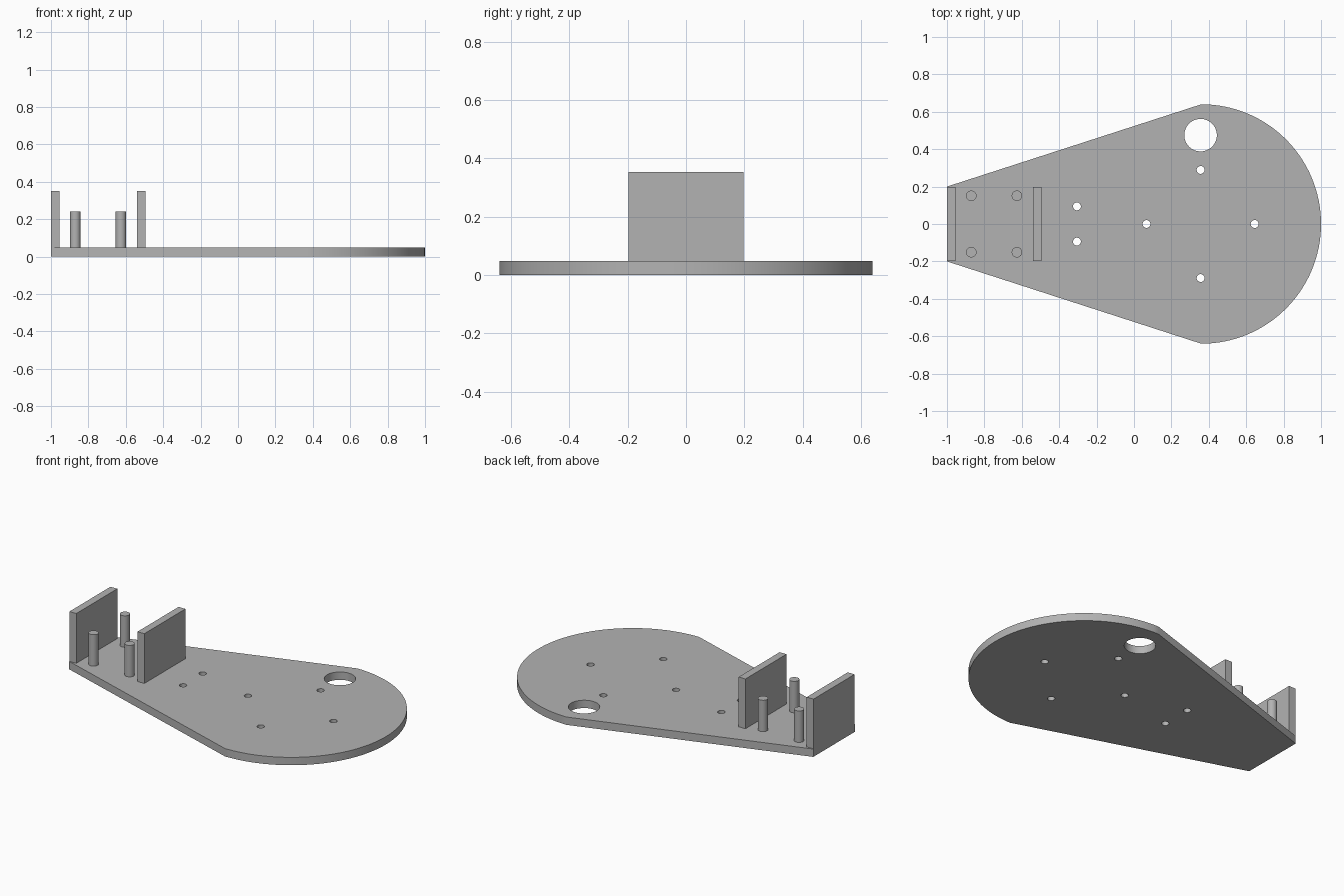
import bpy, bmesh
from math import cos, sin, pi, radians

cube = bpy.data.objects.get("Cube")
if cube:
    bpy.data.objects.remove(cube, do_unlink=True)

THICK = 0.048          # base plate thickness
ARC_X, ARC_R = 0.36, 0.64   # rounded end of the plate

grey = bpy.data.materials.new("plain grey")
grey.use_nodes = True
grey.diffuse_color = (0.45, 0.45, 0.45, 1)
grey.node_tree.nodes["Principled BSDF"].inputs["Base Color"].default_value = grey.diffuse_color


def finish(obj):
    obj.data.materials.clear()
    obj.data.materials.append(grey)
    bpy.ops.object.select_all(action="DESELECT")
    obj.select_set(True)
    bpy.context.view_layer.objects.active = obj
    bpy.ops.object.shade_smooth_by_angle(angle=radians(30))


def circle(x, y, r, n):
    return [(x + r * cos(2 * pi * i / n), y + r * sin(2 * pi * i / n)) for i in range(n)]


def plate(name, loops, thick):
    """Extrude an outline with holes, given as closed loops of points."""
    curve = bpy.data.curves.new(name, "CURVE")
    curve.dimensions, curve.fill_mode, curve.extrude = "2D", "BOTH", thick / 2
    for loop in loops:
        spline = curve.splines.new("POLY")
        spline.points.add(len(loop) - 1)
        for point, (x, y) in zip(spline.points, loop):
            point.co = (x, y, 0, 1)
        spline.use_cyclic_u = True
    temp = bpy.data.objects.new(name + "_outline", curve)
    bpy.context.collection.objects.link(temp)
    graph = bpy.context.evaluated_depsgraph_get()
    mesh = bpy.data.meshes.new_from_object(temp.evaluated_get(graph))
    bpy.data.objects.remove(temp, do_unlink=True)
    # Weld the caps to the rim and rest the plate on the floor
    bm = bmesh.new()
    bm.from_mesh(mesh)
    bmesh.ops.remove_doubles(bm, verts=bm.verts, dist=0.0001)
    bmesh.ops.recalc_face_normals(bm, faces=bm.faces)
    bmesh.ops.translate(bm, verts=bm.verts, vec=(0, 0, thick / 2))
    bm.to_mesh(mesh)
    bm.free()
    obj = bpy.data.objects.new(name, mesh)
    bpy.context.collection.objects.link(obj)
    finish(obj)


# Base plate: tapered at one end, half round at the other, with drilled holes
steps = 64
outline = [(ARC_X + ARC_R * cos(a), ARC_R * sin(a))
           for a in (-pi / 2 + pi * i / steps for i in range(steps + 1))]
outline += [(-1, 0.2), (-1, -0.2)]
screw_holes = [(0.356, 0.289), (0.356, -0.289), (0.645, 0), (0.067, 0),
               (-0.305, 0.094), (-0.305, -0.094)]
holes = [circle(x, y, 0.021, 24) for x, y in screw_holes]
holes.append(circle(0.356, 0.475, 0.087, 48))
plate("base_plate", [outline] + holes, THICK)

# Upright walls
for name, x in (("end_wall", -0.977), ("inner_wall", -0.517)):
    bpy.ops.mesh.primitive_cube_add(size=1, location=(x, 0, (THICK + 0.352) / 2))
    wall = bpy.context.object
    wall.name = name
    for v in wall.data.vertices:
        v.co.x *= 0.046
        v.co.y *= 0.396
        v.co.z *= 0.352 - THICK
    finish(wall)

# Four standoff posts between the walls
for x, end in ((-0.87, "outer"), (-0.626, "inner")):
    for y, side in ((0.151, "left"), (-0.151, "right")):
        bpy.ops.mesh.primitive_cylinder_add(vertices=32, radius=0.028, depth=0.24 - THICK,
                                            location=(x, y, (THICK + 0.24) / 2))
        bpy.context.object.name = f"{end}_post_{side}"
        finish(bpy.context.object)
